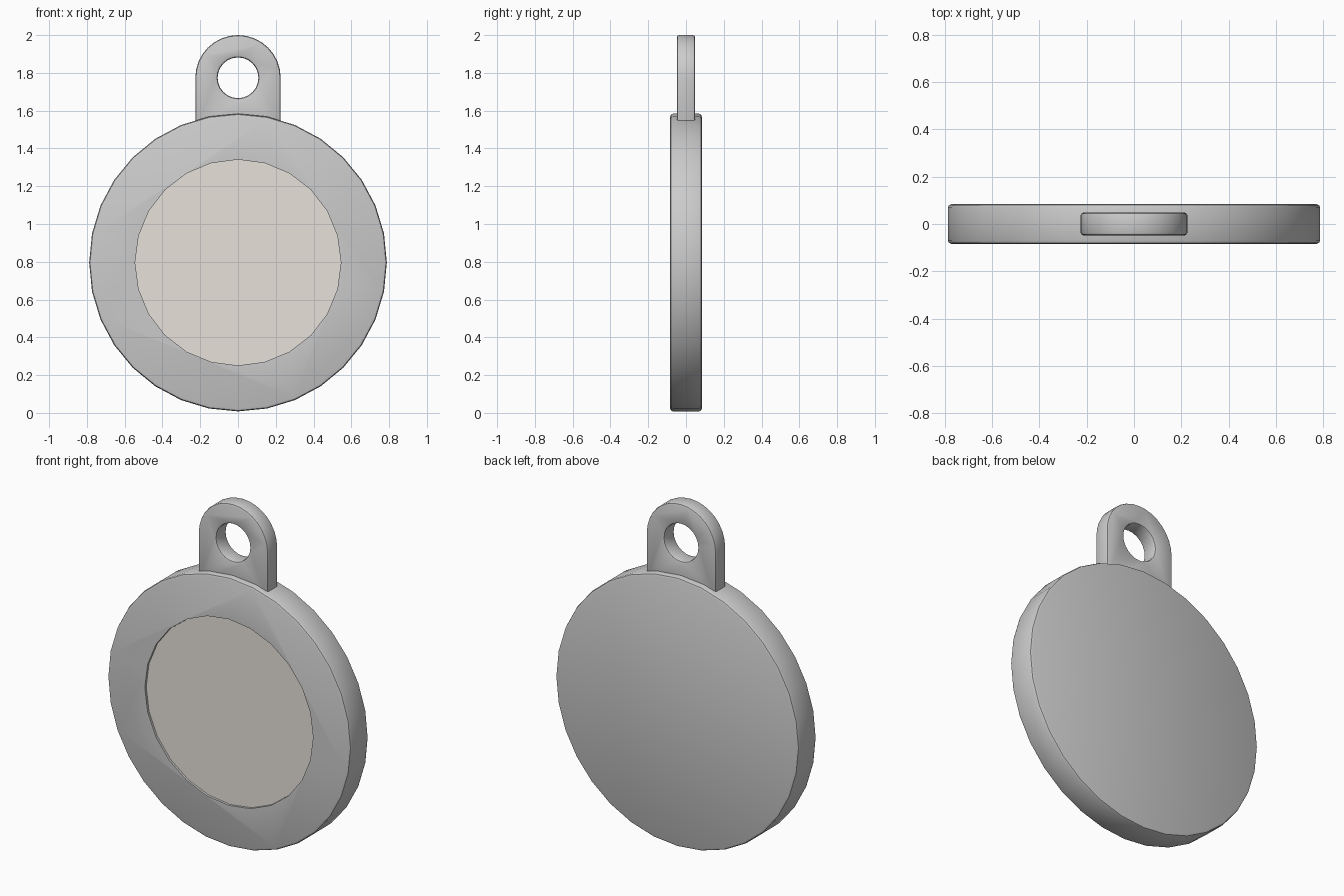
import bpy, bmesh
from math import sin, cos, pi, radians

if "Cube" in bpy.data.objects:
    bpy.data.objects.remove(bpy.data.objects["Cube"])

DISC_Z, LUG_Z = 0.796, 1.774


def circle(r, z, n, start=0.0, sweep=2 * pi, closed=True):
    d = n if closed else n - 1
    return [(r * cos(start + sweep * i / d), z + r * sin(start + sweep * i / d)) for i in range(n)]


def prism(name, outline, y0, y1):
    """Extrude an x-z outline from y0 to y1."""
    bm = bmesh.new()
    face = bm.faces.new([bm.verts.new((x, y0, z)) for x, z in outline])
    top = bmesh.ops.extrude_face_region(bm, geom=[face])["geom"]
    bmesh.ops.translate(bm, vec=(0, y1 - y0, 0),
                        verts=[v for v in top if isinstance(v, bmesh.types.BMVert)])
    bmesh.ops.recalc_face_normals(bm, faces=bm.faces)
    mesh = bpy.data.meshes.new(name)
    bm.to_mesh(mesh)
    bm.free()
    ob = bpy.data.objects.new(name, mesh)
    bpy.context.collection.objects.link(ob)
    return ob


def apply_mod(ob, kind, **settings):
    bpy.context.view_layer.objects.active = ob
    m = ob.modifiers.new(kind, kind)
    for key, value in settings.items():
        setattr(m, key, value)
    bpy.ops.object.modifier_apply(modifier=m.name)


def bevel(ob, width):
    apply_mod(ob, 'BEVEL', width=width, segments=2, limit_method='ANGLE', angle_limit=radians(40))


def cut(ob, cutter):
    cutter.hide_render = True
    apply_mod(ob, 'BOOLEAN', operation='DIFFERENCE', object=cutter, solver='EXACT')
    bpy.data.objects.remove(cutter)


def smooth(ob):
    bpy.ops.object.select_all(action='DESELECT')
    ob.select_set(True)
    bpy.context.view_layer.objects.active = ob
    bpy.ops.object.shade_smooth_by_angle(angle=radians(35))


# Round tag body with a shallow recess in the front
body = prism("tag_body", circle(0.788, DISC_Z, 32), -0.084, 0.084)
bevel(body, 0.015)
cut(body, prism("recess_cutter", circle(0.545, DISC_Z, 24), -0.2, -0.065))
smooth(body)

# Inlaid face plate, slightly below the rim
plate = prism("face_plate", circle(0.544, DISC_Z, 24), -0.072, -0.06)
mat = bpy.data.materials.new("warm_plate")
mat.diffuse_color = (0.80, 0.76, 0.70, 1)
mat.use_nodes = True
mat.node_tree.nodes["Principled BSDF"].inputs["Base Color"].default_value = mat.diffuse_color
plate.data.materials.append(mat)
smooth(plate)

# Hanging lug: rounded top, straight sides sunk into the body, ring hole
arch = circle(0.226, LUG_Z, 17, 0, pi, closed=False)
lug = prism("hanging_lug", arch + [(-0.226, 1.5), (0.226, 1.5)], -0.048, 0.048)
cut(lug, prism("hole_cutter", circle(0.108, LUG_Z, 24), -0.2, 0.2))
bevel(lug, 0.012)
smooth(lug)
